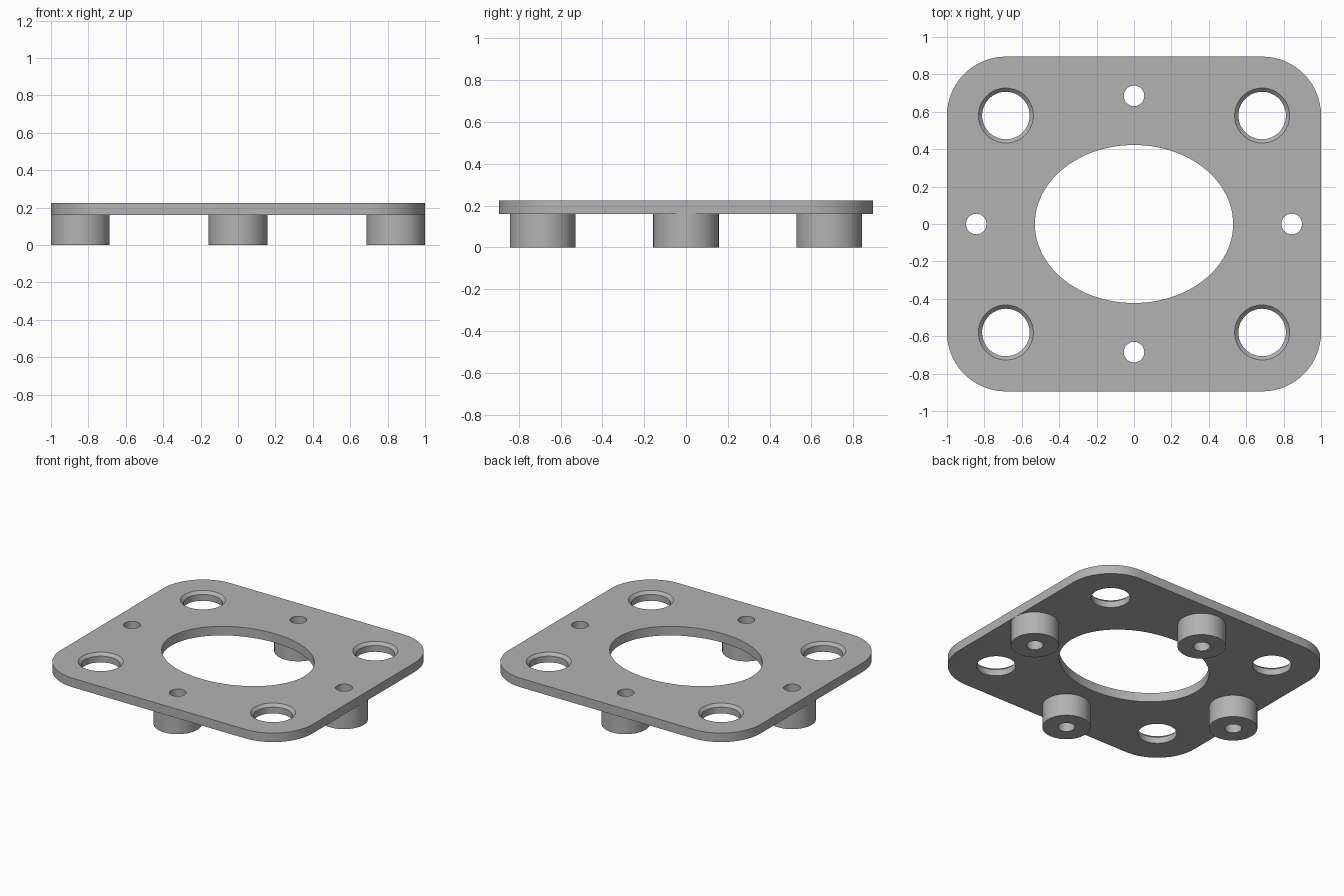
import bpy, bmesh, math

default = bpy.data.objects.get("Cube")
if default:
    bpy.data.objects.remove(default, do_unlink=True)

# Sizes
HALF_X, HALF_Y, CORNER = 1.0, 0.895, 0.315
BOTTOM, TOP = 0.16, 0.225
BOSS_R, BORE_R = 0.157, 0.055
CHAMFER = 0.02
BOSS_SPOTS = [(0.843, 0), (-0.843, 0), (0, 0.685), (0, -0.685)]
HOLE_SPOTS = [(x, y) for x in (-0.685, 0.685) for y in (-0.58, 0.58)]

# Single material
grey = bpy.data.materials.new("plain grey")
grey.use_nodes = True
COLOUR = (0.45, 0.45, 0.45, 1)
grey.diffuse_color = COLOUR
grey.node_tree.nodes["Principled BSDF"].inputs["Base Color"].default_value = COLOUR


def make_object(name, bm):
    bmesh.ops.recalc_face_normals(bm, faces=bm.faces[:])
    mesh = bpy.data.meshes.new(name)
    bm.to_mesh(mesh)
    bm.free()
    mesh.materials.append(grey)
    obj = bpy.data.objects.new(name, mesh)
    bpy.context.collection.objects.link(obj)
    return obj


def lathe(bm, centre, profile, stretch=1.0, ring=False, steps=64):
    """Revolve (radius, z) points; ring closes the profile on itself, else cap ends."""
    loops = []
    for r, z in profile:
        loops.append([bm.verts.new((centre[0] + r * math.cos(a),
                                    centre[1] + r * stretch * math.sin(a), z))
                      for a in (math.tau * i / steps for i in range(steps))])
    pairs = list(zip(loops, loops[1:]))
    if ring:
        pairs.append((loops[-1], loops[0]))
    else:
        bm.faces.new(loops[0])
        bm.faces.new(loops[-1])
    for low, high in pairs:
        for i in range(steps):
            j = (i + 1) % steps
            bm.faces.new((low[i], low[j], high[j], high[i]))


def smooth(obj):
    bpy.ops.object.select_all(action='DESELECT')
    obj.select_set(True)
    bpy.context.view_layer.objects.active = obj
    bpy.ops.object.shade_smooth_by_angle(angle=math.radians(30))


# Rounded plate
bm = bmesh.new()
outline = []
for k, (sx, sy) in enumerate([(1, 1), (-1, 1), (-1, -1), (1, -1)]):
    for i in range(17):
        a = math.pi / 2 * (k + i / 16)
        outline.append(bm.verts.new((sx * (HALF_X - CORNER) + CORNER * math.cos(a),
                                     sy * (HALF_Y - CORNER) + CORNER * math.sin(a), BOTTOM)))
base = bm.faces.new(outline)
grown = bmesh.ops.extrude_face_region(bm, geom=[base], use_keep_orig=True)
bmesh.ops.translate(bm, vec=(0, 0, TOP - BOTTOM),
                    verts=[v for v in grown["geom"] if isinstance(v, bmesh.types.BMVert)])
plate = make_object("plate", bm)

# Cutter: oval opening, chamfered corner holes and screw bores
bm = bmesh.new()
lathe(bm, (0, 0), [(0.53, 0.1), (0.53, 0.3)], stretch=0.797, steps=96)
for spot in HOLE_SPOTS:
    lathe(bm, spot, [(0.127, 0.1), (0.127, TOP - CHAMFER), (0.147, TOP), (0.147, 0.3)])
for spot in BOSS_SPOTS:
    lathe(bm, spot, [(BORE_R, 0.1), (BORE_R, 0.3)], steps=48)
cutter = make_object("hole_cutter", bm)
cutter.hide_render = True

cut = plate.modifiers.new("holes", 'BOOLEAN')
cut.operation, cut.solver, cut.object = 'DIFFERENCE', 'EXACT', cutter
bpy.context.view_layer.objects.active = plate
bpy.ops.object.modifier_apply(modifier=cut.name)
bpy.data.objects.remove(cutter, do_unlink=True)
smooth(plate)

# Hollow round bosses under the plate
for name, spot in zip(("left", "right", "back", "front"), BOSS_SPOTS):
    bm = bmesh.new()
    lathe(bm, spot, [(BORE_R, 0), (BOSS_R, 0), (BOSS_R, BOTTOM), (BORE_R, BOTTOM)],
          ring=True, steps=48)
    smooth(make_object(name + "_boss", bm))
